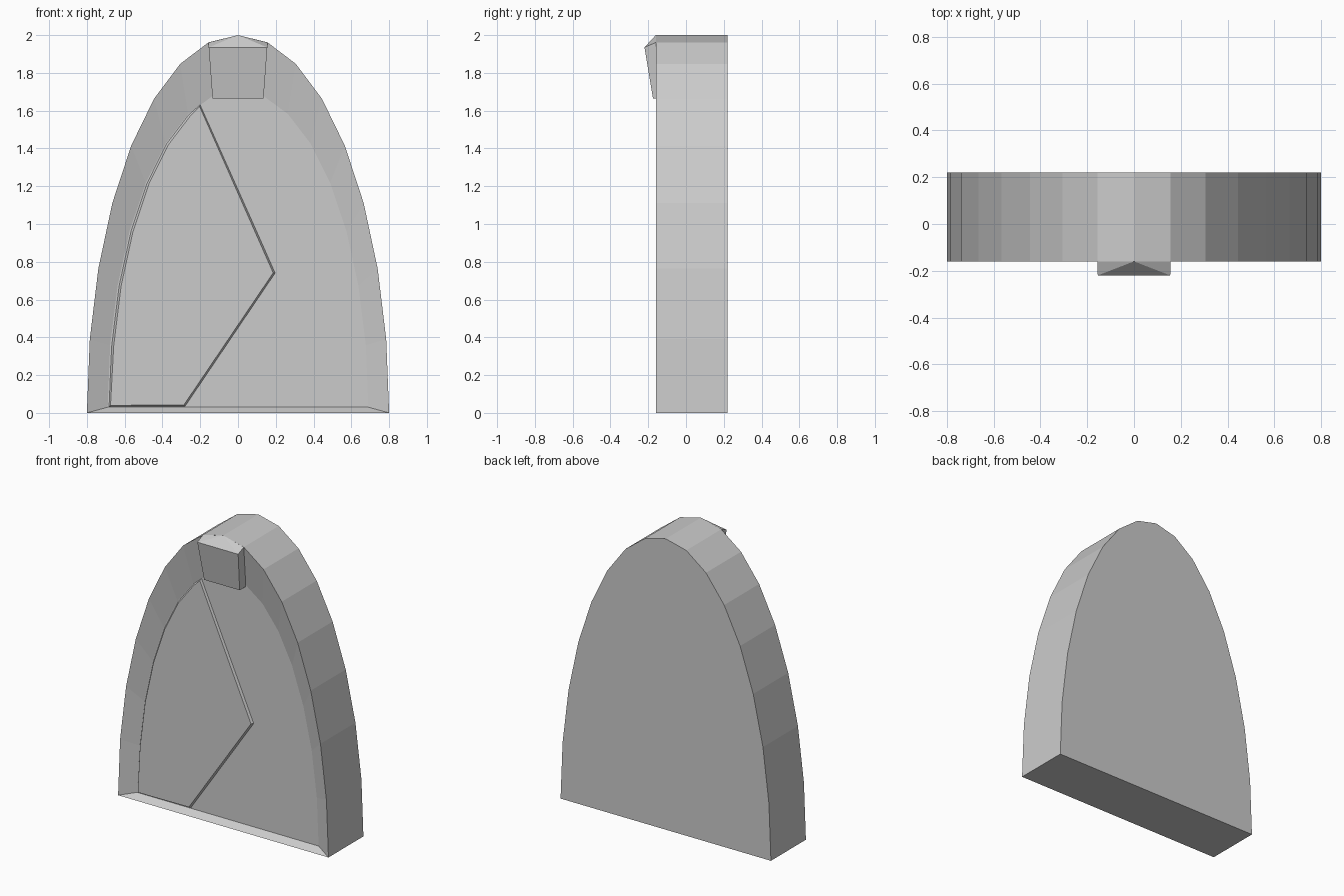
import bpy, bmesh, math

if "Cube" in bpy.data.objects:
    bpy.data.objects.remove(bpy.data.objects["Cube"])

FRONT, BACK, RECESS = -0.16, 0.22, -0.11


def arch(rx, z0, h, y, steps=16):
    """Half-ellipse outline, right foot to left foot."""
    pts = []
    for i in range(steps + 1):
        a = math.pi * i / steps
        pts.append((rx * math.cos(a), y, z0 + h * math.sin(a)))
    return pts


def finish(bm, name):
    bmesh.ops.recalc_face_normals(bm, faces=bm.faces[:])
    mesh = bpy.data.meshes.new(name)
    bm.to_mesh(mesh)
    bm.free()
    obj = bpy.data.objects.new(name, mesh)
    bpy.context.collection.objects.link(obj)
    return obj


# Arched slab with a bevelled rim sloping in to a recessed front
bm = bmesh.new()
loops = [[bm.verts.new(p) for p in pts] for pts in (
    arch(0.8, 0, 2, BACK),
    arch(0.8, 0, 2, FRONT),
    arch(0.69, 0.03, 1.68, RECESS))]
n = len(loops[0])
for a, b in zip(loops, loops[1:]):
    for i in range(n):
        j = (i + 1) % n
        bm.faces.new((a[i], a[j], b[j], b[i]))
bm.faces.new(loops[0])
bm.faces.new(loops[-1])
finish(bm, "arched_slab")

# Raised door panel with chamfered edge, following the left side of the arch
bm = bmesh.new()
base_y = RECESS + 0.005
outline = [(-0.28, base_y, 0.03), (0.2, base_y, 0.74), (-0.2, base_y, 1.635)]
outline += arch(0.685, 0.03, 1.68, base_y)[10:]
front = bm.faces.new([bm.verts.new(p) for p in outline])
bm.normal_update()
bmesh.ops.inset_individual(bm, faces=[front], thickness=0.014, depth=0.02)
bmesh.ops.holes_fill(bm, edges=[e for e in bm.edges if e.is_boundary], sides=0)
finish(bm, "door_panel")

# Tilted keystone sign plate at the crown
bm = bmesh.new()
bm.verts.new((0, FRONT, 2.0))
for s in (-1, 1):
    for x, y, z in ((0.155, -0.22, 1.935), (0.135, -0.175, 1.665),
                    (0.156, FRONT, 1.961), (0.135, -0.1, 1.665),
                    (0.155, -0.1, 1.95)):
        bm.verts.new((s * x, y, z))
bmesh.ops.convex_hull(bm, input=bm.verts[:])
bmesh.ops.dissolve_limit(bm, angle_limit=0.01, verts=bm.verts[:], edges=bm.edges[:])
finish(bm, "keystone_sign")
